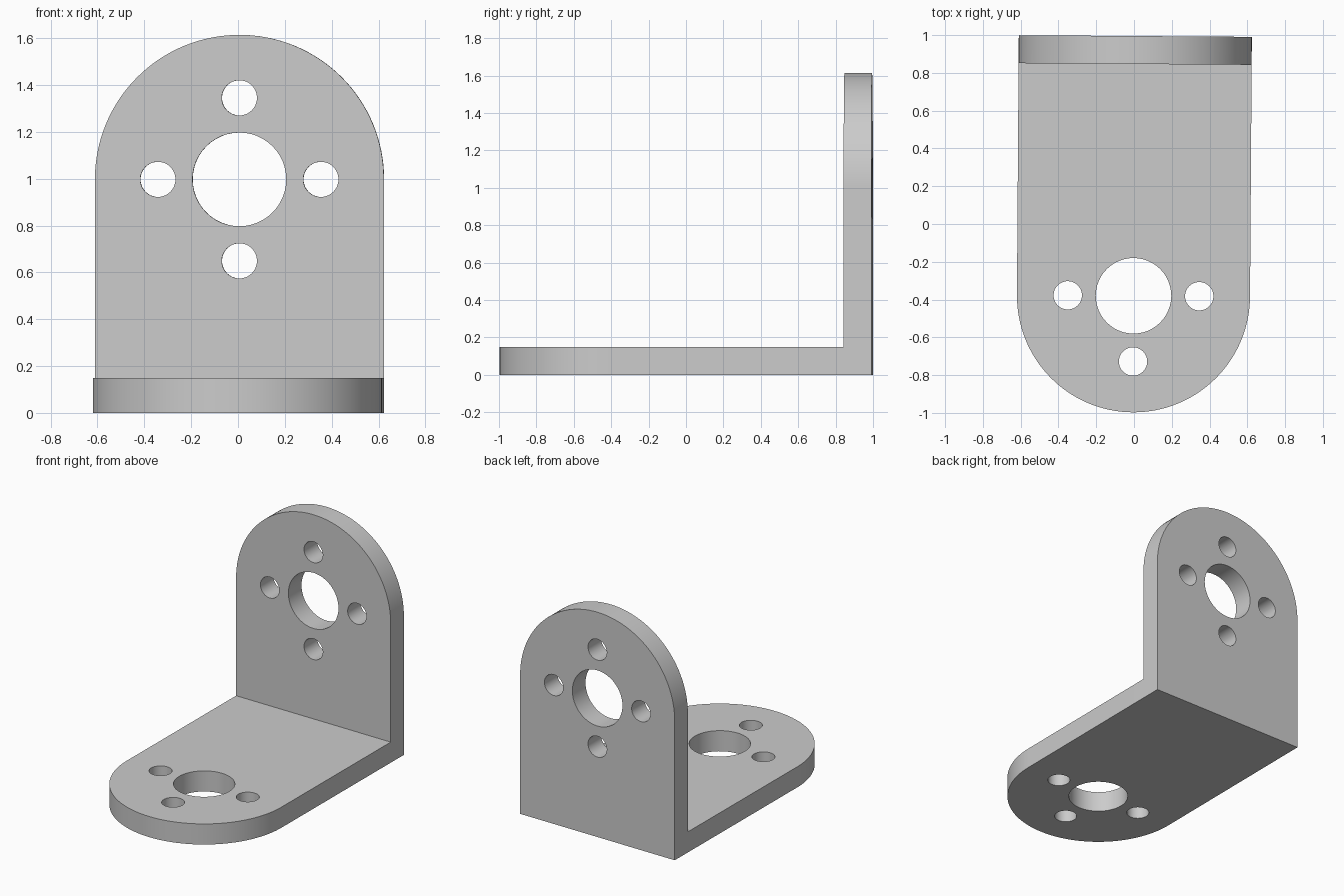
import bpy, bmesh, math
from mathutils import Matrix, Vector

default = bpy.data.objects.get("Cube")
if default:
    bpy.data.objects.remove(default, do_unlink=True)

R = 0.617          # half width and radius of the rounded ends
T = 0.148          # plate thickness
BACK = 0.995       # outer face of the wall
REACH = BACK - (-0.38)   # base hole centre, measured from the back
RISE = 0.997       # wall hole centre, measured from the floor

metal = bpy.data.materials.new("grey metal")
metal.use_nodes = True
grey = (0.6, 0.6, 0.6, 1)
metal.diffuse_color = grey
metal.node_tree.nodes["Principled BSDF"].inputs["Base Color"].default_value = grey

# Each plate frame maps local (across, along, thickness) to the model
base_frame = Matrix(((1, 0, 0, 0), (0, -1, 0, BACK), (0, 0, 1, 0), (0, 0, 0, 1)))
wall_frame = Matrix(((1, 0, 0, 0), (0, 0, -1, BACK), (0, 1, 0, 0), (0, 0, 0, 1)))


def prism(name, outline, low, high, frame):
    """Extrude a flat outline between two heights in a plate frame."""
    bm = bmesh.new()
    face = bm.faces.new([bm.verts.new((x, y, low)) for x, y in outline])
    top = bmesh.ops.extrude_face_region(bm, geom=[face])["geom"]
    bmesh.ops.translate(bm, vec=Vector((0, 0, high - low)),
                        verts=[g for g in top if isinstance(g, bmesh.types.BMVert)])
    bm.transform(frame)
    bmesh.ops.recalc_face_normals(bm, faces=bm.faces)
    mesh = bpy.data.meshes.new(name)
    bm.to_mesh(mesh)
    bm.free()
    mesh.materials.append(metal)
    obj = bpy.data.objects.new(name, mesh)
    bpy.context.collection.objects.link(obj)
    return obj


def arc(cx, cy, radius, turn, steps):
    return [(cx + radius * math.cos(turn * i / steps),
             cy + radius * math.sin(turn * i / steps)) for i in range(steps + 1)]


def arch(name, centre, frame):
    outline = [(-R, 0), (R, 0)] + arc(0, centre, R, math.pi, 64)
    return prism(name, outline, 0, T, frame)


def combine(target, tool, operation):
    """Apply a boolean and discard the tool."""
    mod = target.modifiers.new(operation.lower(), "BOOLEAN")
    mod.operation, mod.solver, mod.object = operation, "EXACT", tool
    bpy.context.view_layer.objects.active = target
    bpy.ops.object.modifier_apply(modifier=mod.name)
    bpy.data.objects.remove(tool, do_unlink=True)


# Two round-ended plates joined into an angle bracket
bracket = arch("angle_bracket", REACH, base_frame)
combine(bracket, arch("wall_plate", RISE, wall_frame), "UNION")

# One large bore and four bolt holes through each plate
for frame, centre in ((base_frame, REACH), (wall_frame, RISE)):
    holes = [(0, 0, 0.2)]
    for i in range(4):
        a = i * math.pi / 2
        holes.append((0.348 * math.cos(a), 0.348 * math.sin(a), 0.075))
    for x, y, radius in holes:
        ring = arc(x, centre + y, radius, math.tau, 48)[:-1]
        cutter = prism("hole_cutter", ring, -0.1, T + 0.1, frame)
        cutter.hide_render = True
        combine(bracket, cutter, "DIFFERENCE")

# The bracket sits very slightly turned about the vertical
bracket.data.transform(Matrix.Rotation(math.radians(-0.4), 4, "Z"))
bpy.ops.object.select_all(action="DESELECT")
bracket.select_set(True)
bpy.context.view_layer.objects.active = bracket
bpy.ops.object.shade_smooth_by_angle(angle=math.radians(30))
